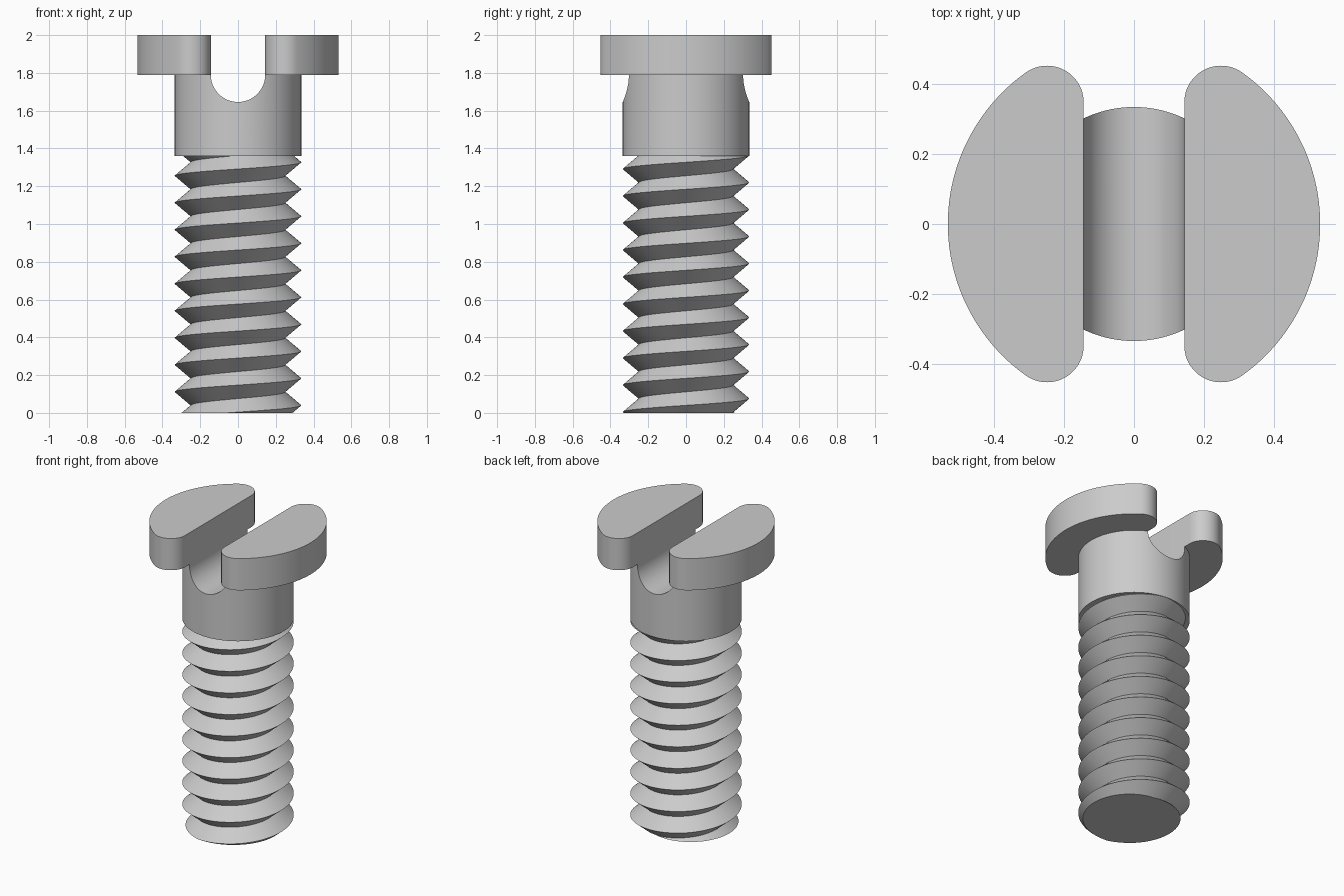
import bpy, bmesh
from math import sin, cos, pi, atan2, radians
from mathutils import Matrix

if "Cube" in bpy.data.objects:
    bpy.data.objects.remove(bpy.data.objects["Cube"], do_unlink=True)

steel = bpy.data.materials.new("plain grey")
steel.use_nodes = True
steel.diffuse_color = (0.6, 0.6, 0.6, 1)
steel.node_tree.nodes["Principled BSDF"].inputs["Base Color"].default_value = (0.6, 0.6, 0.6, 1)


def finish(name, bm):
    """Turn a bmesh into a smooth shaded object with sharp edges kept."""
    bmesh.ops.recalc_face_normals(bm, faces=bm.faces)
    mesh = bpy.data.meshes.new(name)
    bm.to_mesh(mesh)
    bm.free()
    mesh.materials.append(steel)
    ob = bpy.data.objects.new(name, mesh)
    bpy.context.collection.objects.link(ob)
    smooth(ob)
    return ob


def smooth(ob):
    bpy.ops.object.select_all(action='DESELECT')
    ob.select_set(True)
    bpy.context.view_layer.objects.active = ob
    bpy.ops.object.shade_smooth_by_angle(angle=radians(30))


def arc(cx, cy, r, a0, a1, n):
    steps = [a0 + (a1 - a0) * i / n for i in range(n + 1)]
    return [(cx + r * cos(a), cy + r * sin(a)) for a in steps]


def prism(outline, z0, z1):
    """Extrude a closed 2D outline from z0 to z1."""
    bm = bmesh.new()
    face = bm.faces.new([bm.verts.new((x, y, z0)) for x, y in outline])
    ext = bmesh.ops.extrude_face_region(bm, geom=[face])
    top = [g for g in ext["geom"] if isinstance(g, bmesh.types.BMVert)]
    bmesh.ops.translate(bm, verts=top, vec=(0, 0, z1 - z0))
    return bm


TOP, HEAD_Z, COLLAR_Z = 2.0, 1.79, 1.36
SLOT, HEAD_R, COLLAR_R = 0.144, 0.533, 0.335

# Head: two lobes of a disc, with rounded corners beside the slot
fillet = 0.105
cx = SLOT + fillet
cy = ((HEAD_R - fillet) ** 2 - cx ** 2) ** 0.5
turn = atan2(cy, cx)
lobe = (arc(cx, cy, fillet, pi, turn, 24)
        + arc(0, 0, HEAD_R, turn, -turn, 64)[1:-1]
        + arc(cx, -cy, fillet, -turn, -pi, 24))
for name, side in (("head_lobe_left", 1), ("head_lobe_right", -1)):
    finish(name, prism([(side * x, y) for x, y in lobe], HEAD_Z, TOP))

# Collar with a round-bottomed slot
collar = finish("collar", prism(arc(0, 0, COLLAR_R, 0, 2 * pi, 128)[:-1], COLLAR_Z, HEAD_Z))
slot_shape = arc(0, HEAD_Z, SLOT, -pi, 0, 48) + [(SLOT, TOP), (-SLOT, TOP)]
bm = prism(slot_shape, -0.6, 0.6)
bmesh.ops.rotate(bm, verts=bm.verts, matrix=Matrix.Rotation(pi / 2, 3, 'X'))
cutter = finish("slot_cutter", bm)
cutter.hide_render = True
cut = collar.modifiers.new("slot", 'BOOLEAN')
cut.operation, cut.solver, cut.object = 'DIFFERENCE', 'EXACT', cutter
bpy.context.view_layer.objects.active = collar
bpy.ops.object.modifier_apply(modifier="slot")
bpy.data.objects.remove(cutter, do_unlink=True)
smooth(collar)

# Threaded shank: V-shaped right-hand helix, trimmed flat at both ends
PITCH, CREST, ROOT, N, ROWS = 0.143, 0.335, 0.25, 96, 30
bm = bmesh.new()
cols = []
for i in range(N):
    a = 2 * pi * i / N
    col = []
    for j in range(ROWS):
        r = ROOT if j % 2 else CREST
        z = 0.04 + PITCH * (i / N + j / 2 - 2)
        col.append(bm.verts.new((r * cos(a), r * sin(a), z)))
    cols.append(col)
for i in range(N):
    shift = 2 if i == N - 1 else 0  # one full turn climbs one pitch
    here, there = cols[i], cols[(i + 1) % N]
    for j in range(ROWS - 1 - shift):
        bm.faces.new((here[j], there[j + shift], there[j + 1 + shift], here[j + 1]))
for z, up in ((0, -1), (COLLAR_Z, 1)):
    res = bmesh.ops.bisect_plane(bm, geom=bm.verts[:] + bm.edges[:] + bm.faces[:], dist=1e-6,
                                 plane_co=(0, 0, z), plane_no=(0, 0, up), clear_outer=True)
    rim = [g for g in res["geom_cut"] if isinstance(g, bmesh.types.BMEdge)]
    bmesh.ops.edgeloop_fill(bm, edges=rim)
finish("threaded_shank", bm)
